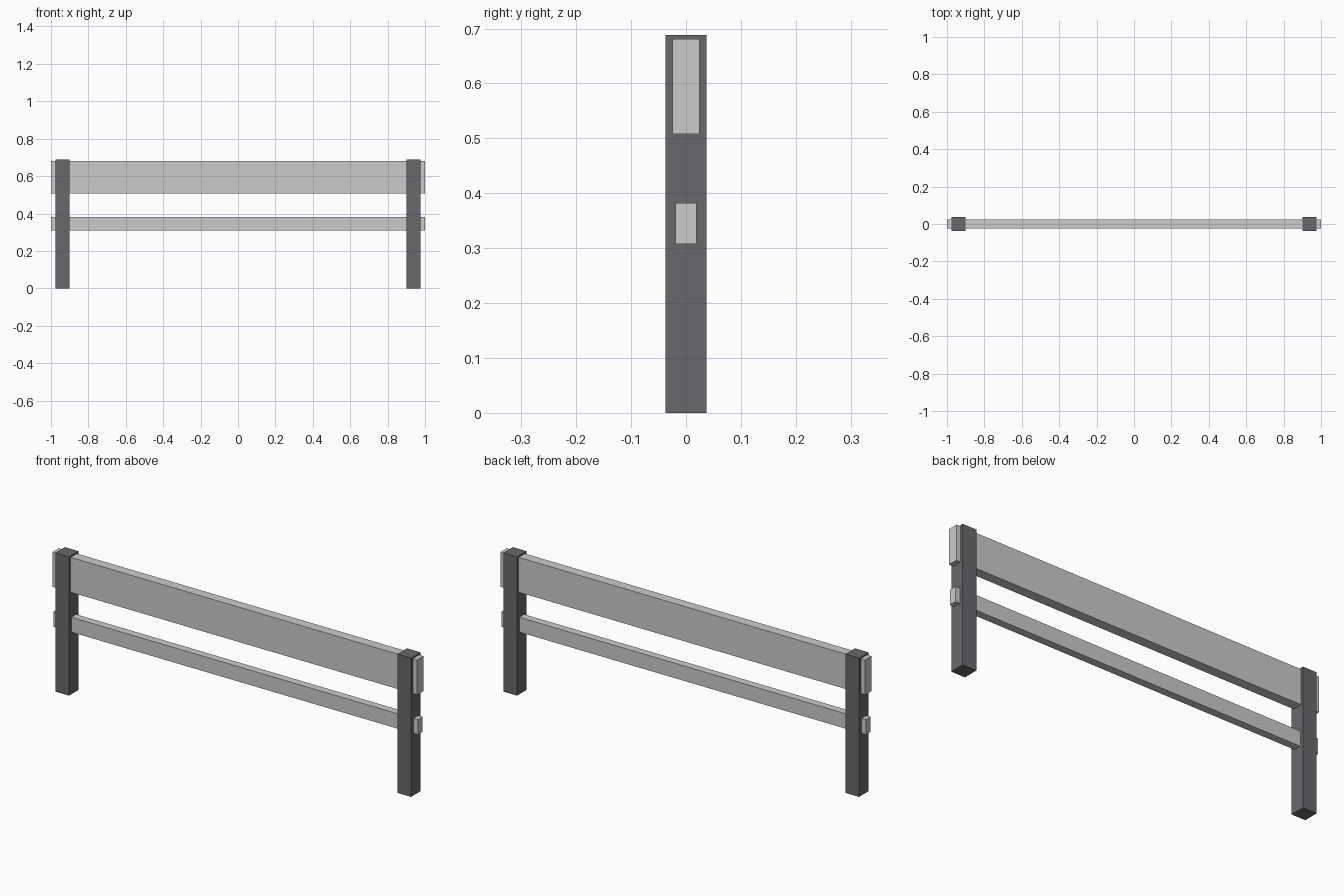
import bpy

if "Cube" in bpy.data.objects:
    bpy.data.objects.remove(bpy.data.objects["Cube"])


def box(name, size, centre, material=None):
    """Add a box of the given full size, with its scale applied to the mesh."""
    bpy.ops.mesh.primitive_cube_add(size=1, location=centre)
    obj = bpy.context.object
    obj.name = name
    for v in obj.data.vertices:
        v.co = [c * s for c, s in zip(v.co, size)]
    if material:
        obj.data.materials.append(material)
    return obj


dark = bpy.data.materials.new("dark_grey")
dark.diffuse_color = (0.14, 0.14, 0.15, 1)
dark.use_nodes = True
dark.node_tree.nodes["Principled BSDF"].inputs["Base Color"].default_value = dark.diffuse_color

# Square posts near both ends
POST_H, POST_W, POST_X = 0.688, 0.075, 0.9385
for side, sx in (("left", -1), ("right", 1)):
    box(f"{side}_post", (POST_W, POST_W, POST_H),
        (sx * POST_X, 0, POST_H / 2), dark)

# Rails running through the posts: name, thickness, bottom, top
for name, thick, z0, z1 in (("upper_board", 0.049, 0.508, 0.681),
                            ("lower_rail", 0.038, 0.308, 0.382)):
    box(name, (2, thick, z1 - z0), (0, 0, (z0 + z1) / 2))
